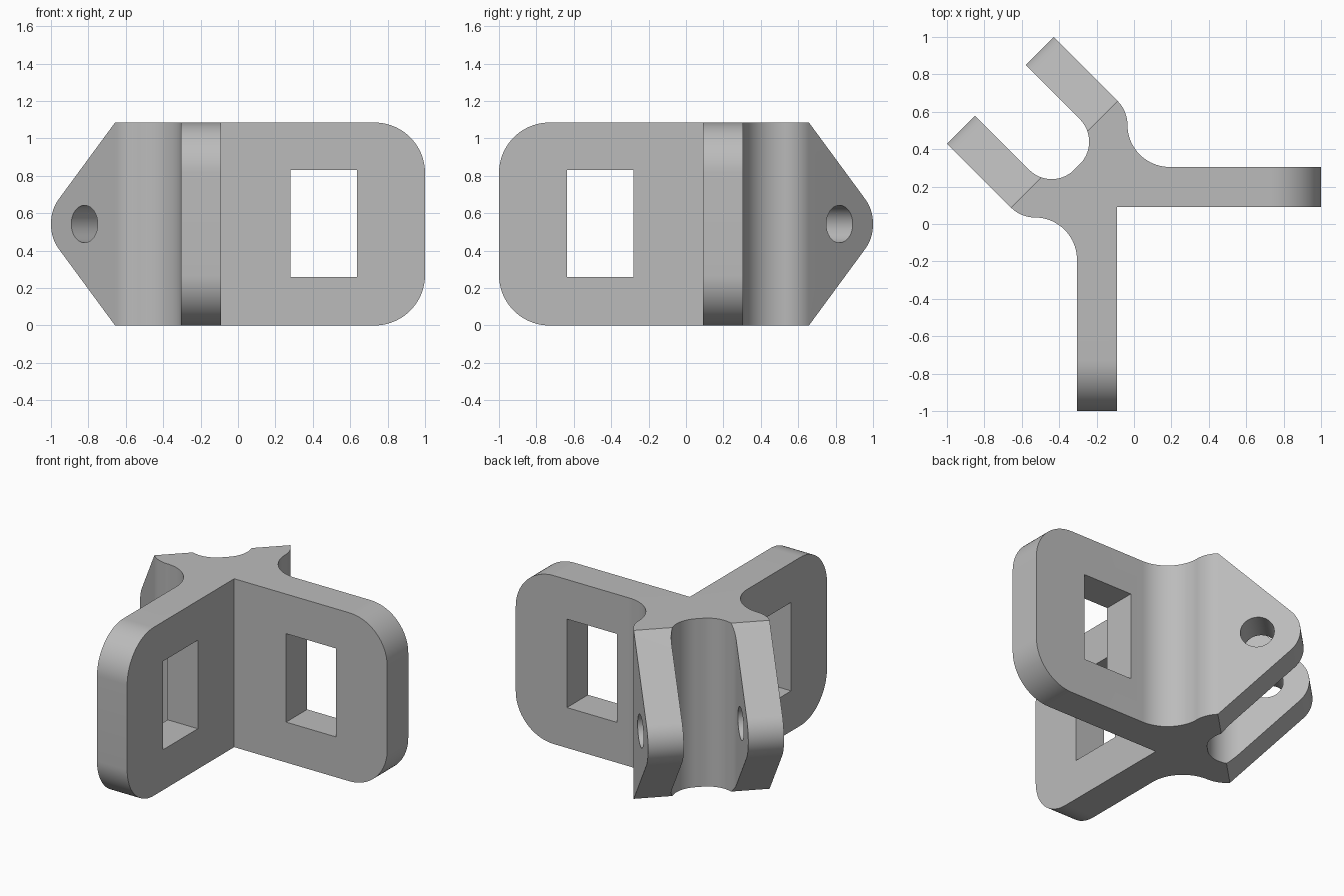
import bpy, bmesh
from math import sin, cos, radians, sqrt
from mathutils import Vector

old = bpy.data.objects.get("Cube")
if old:
    bpy.data.objects.remove(old, do_unlink=True)

HEIGHT = 1.085
MID = HEIGHT / 2
X, Y, Z = Vector((1, 0, 0)), Vector((0, 1, 0)), Vector((0, 0, 1))
DIAGONAL = Vector((-1, 1, 0)).normalized()   # direction the lugs point


def arc(cx, cy, r, start, end, steps=20):
    angles = [radians(start + (end - start) * i / steps) for i in range(steps + 1)]
    return [(cx + r * cos(a), cy + r * sin(a)) for a in angles]


def prism(name, outline, across, up, low, high):
    """Extrude a flat outline, drawn on the axes across and up, from low to high."""
    normal = across.cross(up)
    bm = bmesh.new()
    face = bm.faces.new([bm.verts.new(across * a + up * b + normal * low) for a, b in outline])
    moved = bmesh.ops.extrude_face_region(bm, geom=[face])["geom"]
    bmesh.ops.translate(bm, vec=normal * (high - low),
                        verts=[v for v in moved if isinstance(v, bmesh.types.BMVert)])
    bmesh.ops.recalc_face_normals(bm, faces=bm.faces)
    mesh = bpy.data.meshes.new(name)
    bm.to_mesh(mesh)
    bm.free()
    obj = bpy.data.objects.new(name, mesh)
    bpy.context.collection.objects.link(obj)
    return obj


def cut(target, cutter):
    cutter.hide_render = True
    mod = target.modifiers.new("cut", 'BOOLEAN')
    mod.operation, mod.solver, mod.object = 'DIFFERENCE', 'EXACT', cutter
    bpy.ops.object.modifier_apply(modifier=mod.name)
    bpy.data.objects.remove(cutter, do_unlink=True)


# Plan of one half: plate, fillet, rounded shoulder, lug and slot; ends run long for trimming
half = [(1.05, 0.09), (1.05, 0.305)]
half += arc(0.19, 0.53, 0.225, 270, 180)
half += arc(-0.215, 0.53, 0.18, 0, 45)
half += [(-0.48, 1.05), (-0.63, 0.90)]
half += arc(-0.41, 0.44, 0.17, 45, -45)
plan = [(-0.09, 0.09)] + half + [(-y, -x) for x, y in reversed(half)]
bracket = prism("bracket", plan, X, Y, 0, HEIGHT)
bpy.context.view_layer.objects.active = bracket
bracket.select_set(True)

# Plates: rounded ends and rectangular windows
R = 0.27
end = arc(1 - R, HEIGHT - R, R, 90, 0) + arc(1 - R, R, R, 0, -90)
end += [(1 - R, -0.2), (1.3, -0.2), (1.3, 1.3), (1 - R, 1.3)]
window = [(0.28, 0.26), (0.635, 0.26), (0.635, 0.83), (0.28, 0.83)]
for direction in (X, -Y):
    cut(bracket, prism("end_cutter", end, direction, Z, -1.5, 1.5))
    cut(bracket, prism("window_cutter", window, direction, Z, -1.5, 1.5))

# Lugs: tapered to a rounded tip, with a pin hole through both
base = 0.745 / sqrt(2)
tip = [(base, HEIGHT)] + arc(0.831, MID, 0.18, 46.1, -46.1) + [(base, 0)]
tip += [(base, -0.2), (1.3, -0.2), (1.3, 1.3), (base, 1.3)]
cut(bracket, prism("tip_cutter", tip, DIAGONAL, Z, -1, 1))
hole = arc(0.758, MID, 0.1, 0, 360, 40)[:-1]
cut(bracket, prism("hole_cutter", hole, DIAGONAL, Z, -1, 1))

# Plain grey finish
grey = bpy.data.materials.new("grey")
grey.use_nodes = True
colour = (0.5, 0.5, 0.5, 1)
grey.diffuse_color = colour
grey.node_tree.nodes["Principled BSDF"].inputs["Base Color"].default_value = colour
bracket.data.materials.clear()
bracket.data.materials.append(grey)
bpy.ops.object.shade_smooth_by_angle(angle=radians(30))
